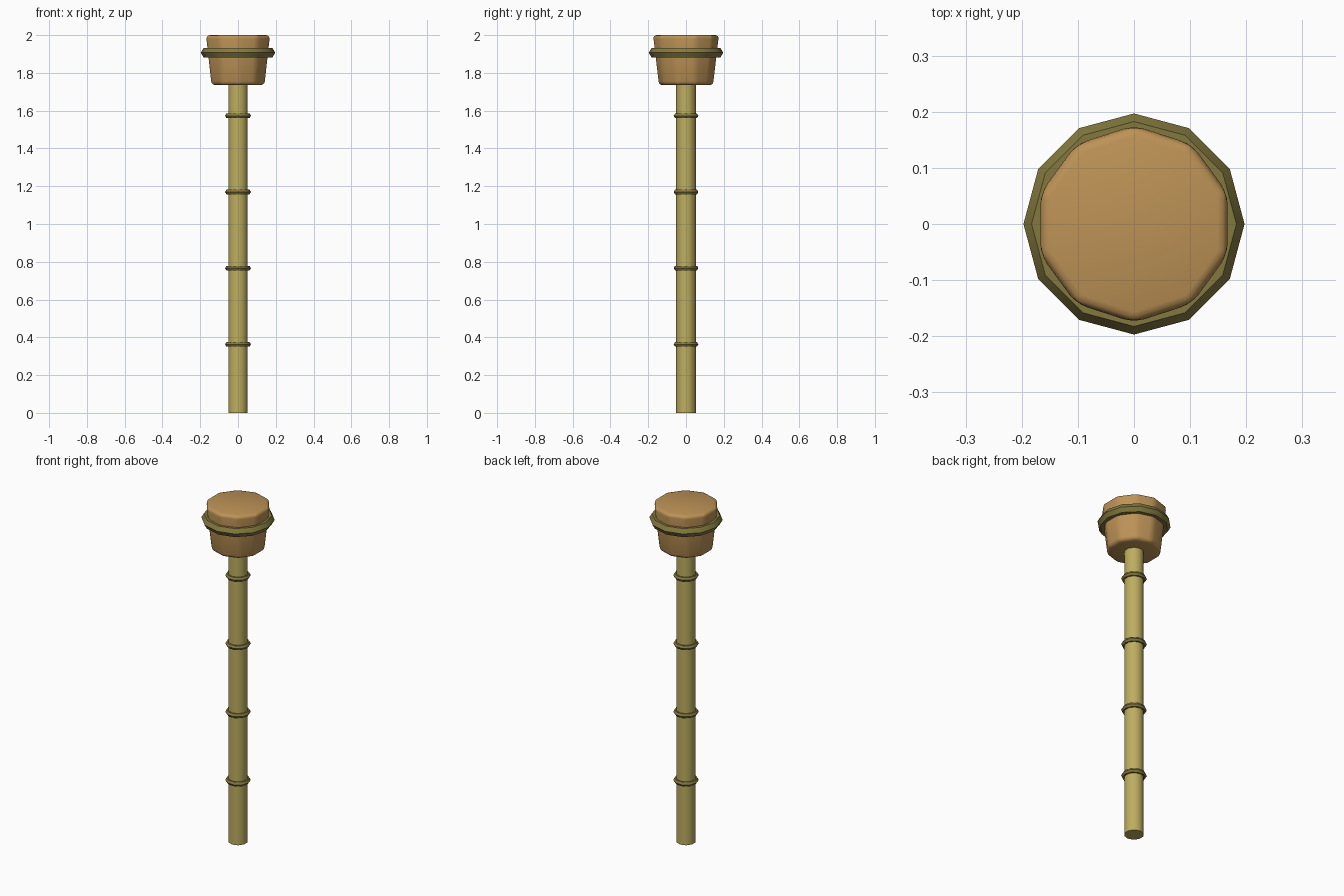
import bpy, math

if "Cube" in bpy.data.objects:
    bpy.data.objects.remove(bpy.data.objects["Cube"])

def material(name, rgb):
    m = bpy.data.materials.new(name)
    m.diffuse_color = (*rgb, 1)
    m.use_nodes = True
    m.node_tree.nodes["Principled BSDF"].inputs["Base Color"].default_value = m.diffuse_color
    return m

bamboo = material("bamboo", (0.51, 0.42, 0.115))
olive = material("dark olive", (0.23, 0.19, 0.05))
wood = material("warm wood", (0.51, 0.29, 0.093))

def finish(name, mat, angle):
    o = bpy.context.object
    o.name = name
    o.data.materials.append(mat)
    bpy.ops.object.shade_smooth_by_angle(angle=math.radians(angle))
    return o

def ring(name, z, major, minor, sides):
    bpy.ops.mesh.primitive_torus_add(major_radius=major, minor_radius=minor,
        major_segments=sides, minor_segments=6, location=(0, 0, z))
    return finish(name, olive, 40)

# Pole
bpy.ops.mesh.primitive_cylinder_add(vertices=10, radius=0.053, depth=1.78,
                                    location=(0, 0, 0.89))
finish("pole", bamboo, 50)

# Joint rings along the pole
for i in range(4):
    ring(f"joint_ring_{i + 1}", 0.363 + 0.4033 * i, 0.054, 0.0145, 10)

# Tapered head with softened edges
bpy.ops.mesh.primitive_cone_add(vertices=10, radius1=0.147, radius2=0.178,
                                depth=0.265, location=(0, 0, 1.8675))
head = bpy.context.object
bev = head.modifiers.new("soft_edges", 'BEVEL')
bev.width = 0.02
bev.segments = 3
bev.limit_method = 'ANGLE'
bev.angle_limit = math.radians(30)
bpy.ops.object.modifier_apply(modifier=bev.name)
finish("head", wood, 50)

# Band around the head
ring("head_band", 1.907, 0.168, 0.029, 12)
